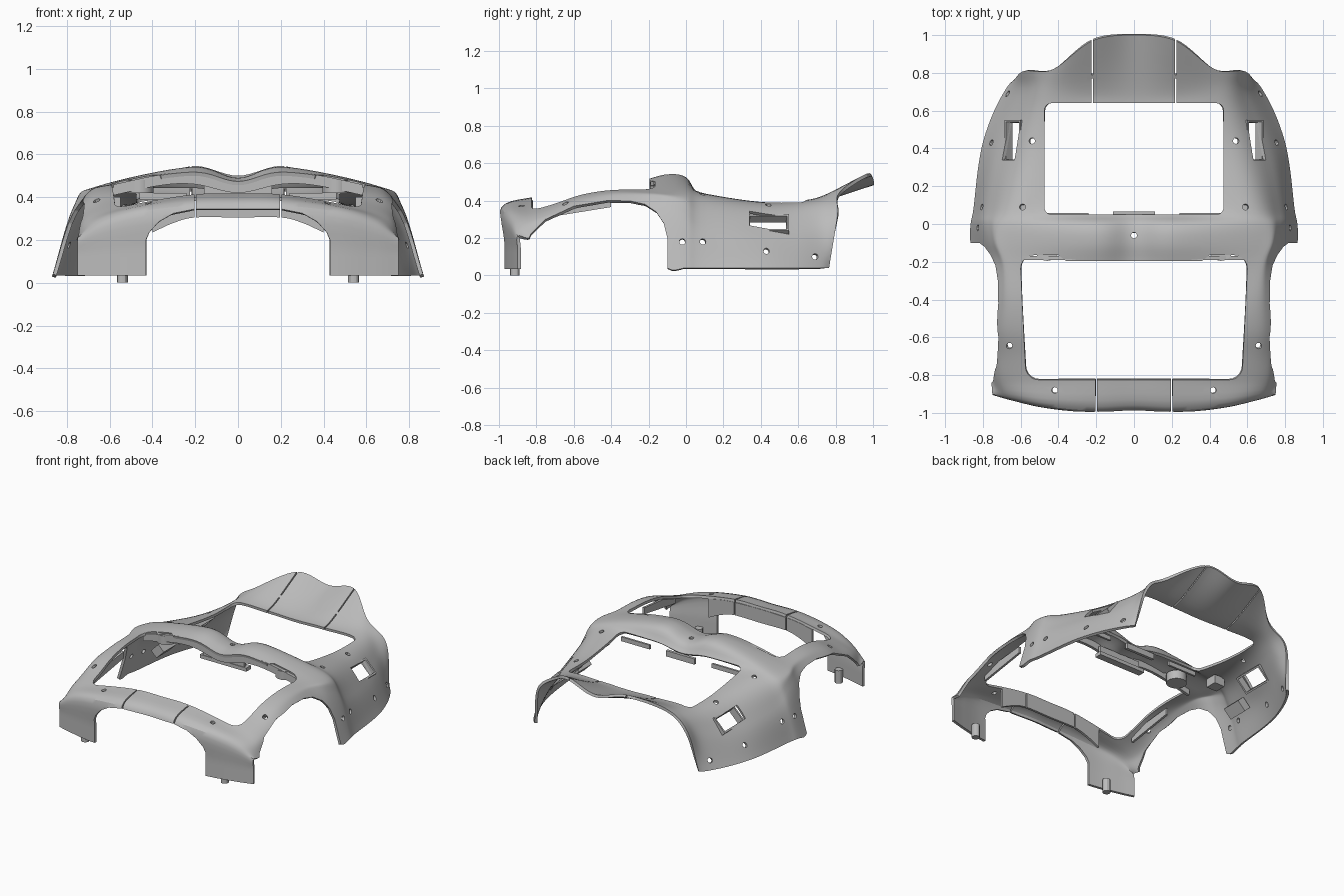
import bpy, bmesh, math
from mathutils import Vector, Matrix

if "Cube" in bpy.data.objects:
    bpy.data.objects.remove(bpy.data.objects["Cube"])

grey = bpy.data.materials.new("plain_grey")
grey.use_nodes = True
grey.diffuse_color = (0.5, 0.5, 0.5, 1)
grey.node_tree.nodes["Principled BSDF"].inputs["Base Color"].default_value = (0.5, 0.5, 0.5, 1)

# Frames that turn a flat outline (a, b) into a prism along one axis
FRAMES = {'x': Matrix(((0, 0, 1, 0), (1, 0, 0, 0), (0, 1, 0, 0), (0, 0, 0, 1))),
          'y': Matrix(((1, 0, 0, 0), (0, 0, 1, 0), (0, 1, 0, 0), (0, 0, 0, 1))),
          'z': Matrix.Identity(4)}


def finish(bm, name, thickness=0):
    if not thickness:
        bmesh.ops.recalc_face_normals(bm, faces=bm.faces)
    mesh = bpy.data.meshes.new(name)
    bm.to_mesh(mesh)
    bm.free()
    mesh.materials.append(grey)
    obj = bpy.data.objects.new(name, mesh)
    bpy.context.collection.objects.link(obj)
    bpy.ops.object.select_all(action='DESELECT')
    obj.select_set(True)
    bpy.context.view_layer.objects.active = obj
    if thickness:
        mod = obj.modifiers.new("thickness", 'SOLIDIFY')
        mod.thickness = thickness
        mod.offset = -1
        bpy.ops.object.modifier_apply(modifier=mod.name)
    bpy.ops.object.shade_smooth_by_angle(angle=math.radians(30))


def spline(points, steps):
    """Smooth curve through all the points."""
    pts = [2 * points[0] - points[1]] + points + [2 * points[-1] - points[-2]]
    out = []
    for a, b, c, d in zip(pts, pts[1:], pts[2:], pts[3:]):
        for i in range(steps):
            t = i / steps
            out.append(0.5 * (2 * b + (c - a) * t + (2 * a - 5 * b + 4 * c - d) * t ** 2
                              + (3 * b - a - 3 * c + d) * t ** 3))
    return out + [points[-1]]


def loft(rows, steps):
    """Symmetric open skin through half sections running from centre to edge."""
    sections = []
    for row in rows:
        half = [Vector(p) for p in row]
        other = [Vector((-p.x, p.y, p.z)) for p in half[:0:-1]]
        sections.append(spline(other + half, 8))
    bm = bmesh.new()
    grid = [[bm.verts.new(p) for p in spline(list(col), steps)] for col in zip(*sections)]
    for left, right in zip(grid, grid[1:]):
        for i in range(len(left) - 1):
            bm.faces.new((left[i], right[i], right[i + 1], left[i + 1]))
    return bm


def inside(outline, a, b):
    hit = False
    for (ax, ay), (bx, by) in zip(outline, outline[1:] + outline[:1]):
        if (ay > b) != (by > b) and a < (bx - ax) * (b - ay) / (by - ay) + ax:
            hit = not hit
    return hit


def carve(bm, outline, frame, lo=-2, hi=2):
    """Cut an outline through an open skin, along the frame's third axis."""
    inv = frame.inverted()
    rot = frame.to_3x3()

    def touching(faces, corners):
        found = []
        for f in faces:
            pts = [inv @ v.co for v in f.verts]
            if lo < sum(p.z for p in pts) / len(pts) < hi and all(
                    max(p[k] for p in pts) >= min(c[k] for c in corners) and
                    min(p[k] for p in pts) <= max(c[k] for c in corners) for k in (0, 1)):
                found.append(f)
        return found

    near = set(touching(bm.faces, outline))
    for p, q in zip(outline, outline[1:] + outline[:1]):
        faces = touching(near, (p, q))
        geom = set(faces)
        for f in faces:
            geom.update(f.edges, f.verts)
        normal = rot @ Vector((q[1] - p[1], p[0] - q[0], 0))
        if faces and normal.length > 1e-6:
            res = bmesh.ops.bisect_plane(bm, geom=list(geom), dist=1e-5,
                                         plane_co=frame @ Vector((*p, 0)), plane_no=normal.normalized())
            near.update(g for g in res["geom"] if isinstance(g, bmesh.types.BMFace))
    gone = []
    for f in near:
        c = inv @ f.calc_center_median()
        if inside(outline, c.x, c.y):
            gone.append(f)
    bmesh.ops.delete(bm, geom=gone, context='FACES')


def prism(bm, outline, axis, lo, hi):
    ends = [[bm.verts.new(FRAMES[axis] @ Vector((a, b, h))) for a, b in outline] for h in (lo, hi)]
    bm.faces.new(ends[0])
    bm.faces.new(ends[1])
    n = len(outline)
    for i in range(n):
        j = (i + 1) % n
        bm.faces.new((ends[0][i], ends[0][j], ends[1][j], ends[1][i]))


def circle(x, y, r, n=12):
    return [(x + r * math.cos(2 * math.pi * i / n), y + r * math.sin(2 * math.pi * i / n)) for i in range(n)]


def rect(x, y, w, d):
    return [(x + i * w / 2, y + j * d / 2) for i, j in ((-1, -1), (1, -1), (1, 1), (-1, 1))]


def rounded(x, y0, y1, r, x_far):
    """Rounded opening, half-width x at y0 and x_far at y1."""
    corners = [(x - r, y0 + r, -90), (x_far - r, y1 - r, 0),
               (r - x_far, y1 - r, 90), (r - x, y0 + r, 180)]
    return [(cx + r * math.cos(math.radians(a + s)), cy + r * math.sin(math.radians(a + s)))
            for cx, cy, a in corners for s in range(0, 91, 18)]


def box(bm, center, size, tilt=0):
    m = Matrix.Translation(center) @ Matrix.Rotation(tilt, 4, 'Y') @ Matrix.Diagonal((*size, 1))
    bmesh.ops.create_cube(bm, size=1, matrix=m)


# Body sections: y, centre z, crest z, shoulder x z, flank x z, foot x z
stations = [
    (-.83, .415, .41, .53, .355, .7, .295, .755, .2),
    (-.7, .43, .43, .57, .385, .71, .335, .76, .25),
    (-.56, .45, .45, .59, .43, .72, .38, .76, .28),
    (-.4, .46, .46, .6, .455, .715, .405, .76, .3),
    (-.22, .47, .51, .62, .455, .72, .4, .82, .2),
    (-.1, .49, .54, .66, .45, .76, .37, .865, .04),
    (0, .475, .525, .66, .445, .775, .33, .865, .04),
    (.08, .41, .43, .62, .43, .77, .27, .85, .04),
    (.3, .38, .385, .56, .395, .73, .24, .825, .04),
    (.45, .375, .38, .53, .38, .69, .23, .795, .04),
    (.6, .39, .395, .49, .385, .63, .25, .74, .04),
    (.72, .41, .42, .46, .405, .585, .28, .675, .04)]
rows = [[(0, y, c), (.22, y, p), (sx, y, sz), (mx, y, mz), (fx, y, fz)]
        for y, c, p, sx, sz, mx, mz, fx, fz in stations]

# Front panel rows, bottom to top, and the raised tail edge
plan = [(0, -.98), (.22, -.988), (.47, -.965), (.64, -.93), (.75, -.9)]
front = [[(x, y, z - drop * x) for x, y in plan] for z, drop in ((.035, 0), (.18, .06))]
front.append([(x, y, z) for (x, y), z in zip(plan, (.365, .36, .33, .275, .21))])
tail = [(0, 1, .5), (.22, .97, .545), (.43, .818, .44), (.58, .81, .32), (.635, .765, .04)]
shell = loft(front + rows + [tail], 5)

# Wheel arches through both sides, and the arch between the front legs
arch = [(-.1, -.1), (-.1, .2), (-.12, .28), (-.16, .34), (-.22, .38), (-.3, .398), (-.42, .4),
        (-.6, .37), (-.75, .3), (-.83, .22), (-.875, .12), (-.885, -.1)]
carve(shell, arch, FRAMES['x'])
half = [(.43, -.1), (.43, .2), (.415, .235), (.37, .285), (.3, .325), (.2, .345)]
carve(shell, half + [(-x, z) for x, z in reversed(half)], FRAMES['y'], -1.2, -.7)

# Window openings; the dash overhangs the front one
carve(shell, rounded(.475, .05, .64, .04, .475), FRAMES['z'])
window = rounded(.575, -.825, -.165, .07, .6)
overhang = [(.4, -.165), (.36, -.195), (-.36, -.195), (-.4, -.165)]
carve(shell, window[:12] + overhang + window[12:], FRAMES['z'])

# Side vents, seams in the nose and tail, and screw holes
vent_tilt = math.radians(45)
vents = {s: Matrix.Translation((s * .64, .44, .28)) @ Matrix.Rotation(s * vent_tilt, 4, 'Y') for s in (1, -1)}
for side in (1, -1):
    carve(shell, rect(0, 0, .1, .2), vents[side], -.12, .12)
    carve(shell, rect(side * .22, .7, .008, .14), FRAMES['z'])
    carve(shell, rect(side * .22, .9, .008, .22), FRAMES['z'])
    carve(shell, rect(side * .2, -.91, .008, .24), FRAMES['z'])
    for x, y in ((.54, .44), (.59, .09), (.42, -.88), (.66, -.645)):
        carve(shell, circle(side * x, y, .016), FRAMES['z'])
carve(shell, circle(0, -.06, .016), FRAMES['z'])
for y, z in ((-.02, .18), (.09, .18), (.43, .13), (.69, .1)):
    carve(shell, circle(y, z, .016), FRAMES['x'])
finish(shell, "body_shell", .018)

# Dash front wall, following the crest of the shell
edge = [(0, .47), (.2, .51), (.36, .505), (.6, .455)]
finish(loft([[(x, -.19, z - d) for x, z in edge] for d in (.05, 0)], 2), "dash_front", .02)

# Rim hanging behind the nose, split by the same seams
low = [(0, .305), (.2, .305), (.3, .28), (.4, .235)]
high = [(0, .4), (.2, .395), (.3, .385), (.4, .365)]
rim = loft([[(x, -.835, z) for x, z in line] for line in (low, high)], 2)
for side in (1, -1):
    carve(rim, rect(side * .2, .35, .008, .2), FRAMES['y'])
finish(rim, "nose_rim", .016)

# Plates hanging from the dash, and the rear window tabs
bm = bmesh.new()
box(bm, (0, -.15, .43), (.32, .02, .08))
box(bm, (0, -.14, .4), (.36, .05, .025))
box(bm, (0, .055, .4), (.22, .02, .04))
for side in (1, -1):
    box(bm, (side * .35, .052, .405), (.22, .014, .03))
finish(bm, "dash_brackets")

for side, word in ((1, "left"), (-1, "right")):
    # Half-round pods on the dash
    bm = bmesh.new()
    prism(bm, circle(side * .46, -.13, .065, 32), 'z', .42, .48)
    finish(bm, word + "_dash_pod")

    # Collar around the side vent, sunk into the flank
    bm = bmesh.new()
    for x, y, w, d in ((.055, 0, .012, .22), (-.055, 0, .012, .22), (0, .105, .11, .012), (0, -.105, .11, .012)):
        m = vents[side] @ Matrix.Translation((x, y, -.02)) @ Matrix.Diagonal((w, d, .05, 1))
        bmesh.ops.create_cube(bm, size=1, matrix=m)
    finish(bm, word + "_vent_collar")

    # Inner mounting blocks and the strip under the rail
    bm = bmesh.new()
    box(bm, (side * .7, .18, .19), (.08, .14, .06), side * vent_tilt)
    box(bm, (side * .59, .1, .37), (.08, .08, .06))
    prism(bm, [(-.74, .31), (-.4, .365), (-.4, .41), (-.6, .39), (-.74, .34)], 'x', side * .6, side * .615)
    finish(bm, word + "_inner_mounts")

    # Locating peg behind the front leg
    bm = bmesh.new()
    prism(bm, circle(side * .54, -.915, .026), 'z', 0, .09)
    finish(bm, word + "_leg_peg")
